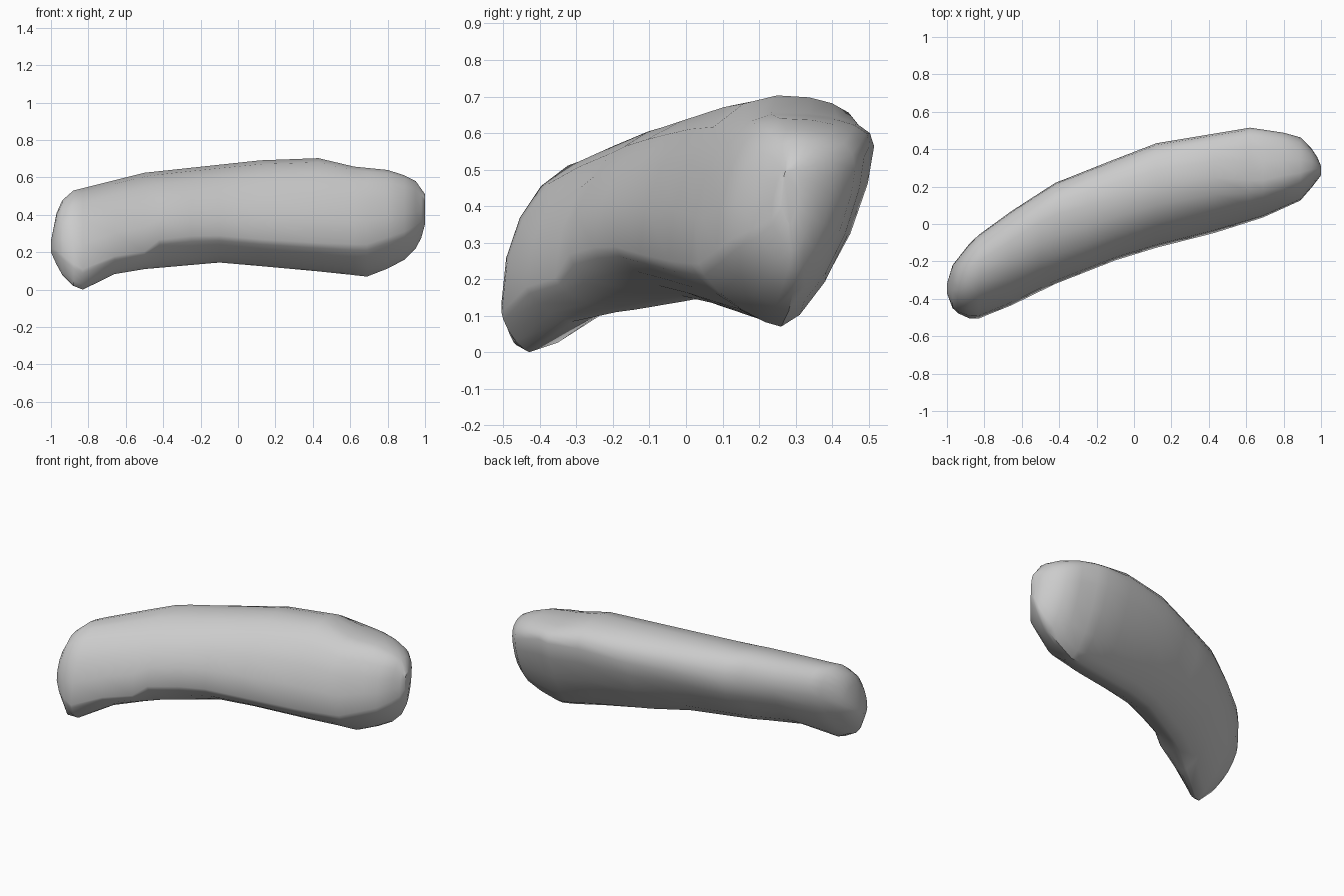
import bpy, bmesh, math

default = bpy.data.objects.get("Cube")
if default:
    bpy.data.objects.remove(default, do_unlink=True)


def curve(*knots):
    """Piecewise linear function through (position, value) knots."""
    def value(x):
        for (xa, va), (xb, vb) in zip(knots, knots[1:]):
            if x <= xb:
                return va + (vb - va) * max(x - xa, 0) / (xb - xa)
        return knots[-1][1]
    return value


# Outline of the body along its length
top = curve((-1, .26), (-.96, .46), (-.88, .53), (-.5, .625), (.2, .7), (.43, .703),
            (.6, .66), (.8, .64), (.94, .595), (1, .51))
bottom = curve((-1, .2), (-.95, .09), (-.88, .02), (-.83, 0), (-.68, .08), (-.5, .11),
               (-.1, .145), (.36, .105), (.69, .07), (.87, .14), (.97, .24), (1, .35))
back = curve((-1, -.32), (-.97, -.22), (-.86, -.08), (-.64, .08), (-.42, .22),
             (.11, .43), (.62, .515), (.82, .485), (.9, .46), (.97, .38), (1, .31))
front = curve((-1, -.37), (-.97, -.45), (-.91, -.505), (-.8, -.505), (-.42, -.32),
              (0, -.155), (.36, -.07), (.69, .035), (.9, .13), (1, .26))

# Where each cross-section peaks, as fractions of its width and height
crest = curve((-1, .6), (-.83, .68), (-.5, .7), (-.1, .62), (.43, .56), (.65, .42),
              (.9, .44), (1, .5))
keel = curve((-1, .3), (-.88, .1), (-.83, .17), (-.5, .32), (-.1, .41), (.69, .48), (1, .5))
front_height = curve((-1, .3), (-.83, .2), (-.5, .18), (-.4, .32), (0, .26), (.36, .24), (1, .35))
back_height = curve((-1, .6), (-.83, .74), (-.5, .67), (.36, .76), (.69, .86), (1, .7))

STATIONS = (-1, -.97, -.94, -.88, -.83, -.66, -.5, -.42, -.25, -.1, .12, .43, .62, .69,
            .8, .89, .95, .98, 1)
STEPS = 5


def section(x):
    """Four rounded quarters joining the back, top, front and bottom points."""
    width, height = back(x) - front(x), top(x) - bottom(x)
    crest_y = front(x) + width * crest(x)
    keel_y = front(x) + width * keel(x)
    front_z = bottom(x) + height * front_height(x)
    back_z = bottom(x) + height * back_height(x)
    quarters = (
        (crest_y, back_z, back(x), top(x), 2.4),
        (crest_y, front_z, front(x), top(x), 2),
        (keel_y, front_z, front(x), bottom(x), 1.4),
        (keel_y, back_z, back(x), bottom(x), 1.5),
    )
    points = []
    for q, (cy, cz, edge_y, edge_z, power) in enumerate(quarters):
        for i in range(STEPS):
            a = (q + i / STEPS) * math.pi / 2
            u, v = (max(abs(f(a)), 1e-9) ** (2 / power) for f in (math.cos, math.sin))
            points.append((x, cy + (edge_y - cy) * u, cz + (edge_z - cz) * v))
    return points


# Loft the sections and close both ends
bm = bmesh.new()
rings = [[bm.verts.new(p) for p in section(x)] for x in STATIONS]
for a, b in zip(rings, rings[1:]):
    for i in range(len(a)):
        j = (i + 1) % len(a)
        bm.faces.new((a[i], a[j], b[j], b[i]))
for ring in (rings[0], rings[-1]):
    bm.faces.new(ring)
bmesh.ops.recalc_face_normals(bm, faces=bm.faces)
mesh = bpy.data.meshes.new("curved_body")
bm.to_mesh(mesh)
bm.free()
body = bpy.data.objects.new("curved_body", mesh)
bpy.context.collection.objects.link(body)

# Plain grey surface
grey = bpy.data.materials.new("plain_grey")
grey.use_nodes = True
colour = (.6, .6, .6, 1)
grey.diffuse_color = colour
grey.node_tree.nodes["Principled BSDF"].inputs["Base Color"].default_value = colour
mesh.materials.append(grey)

# Smooth shading with sharp creases kept
bpy.context.view_layer.objects.active = body
body.select_set(True)
bpy.ops.object.shade_smooth_by_angle(angle=math.radians(45))
